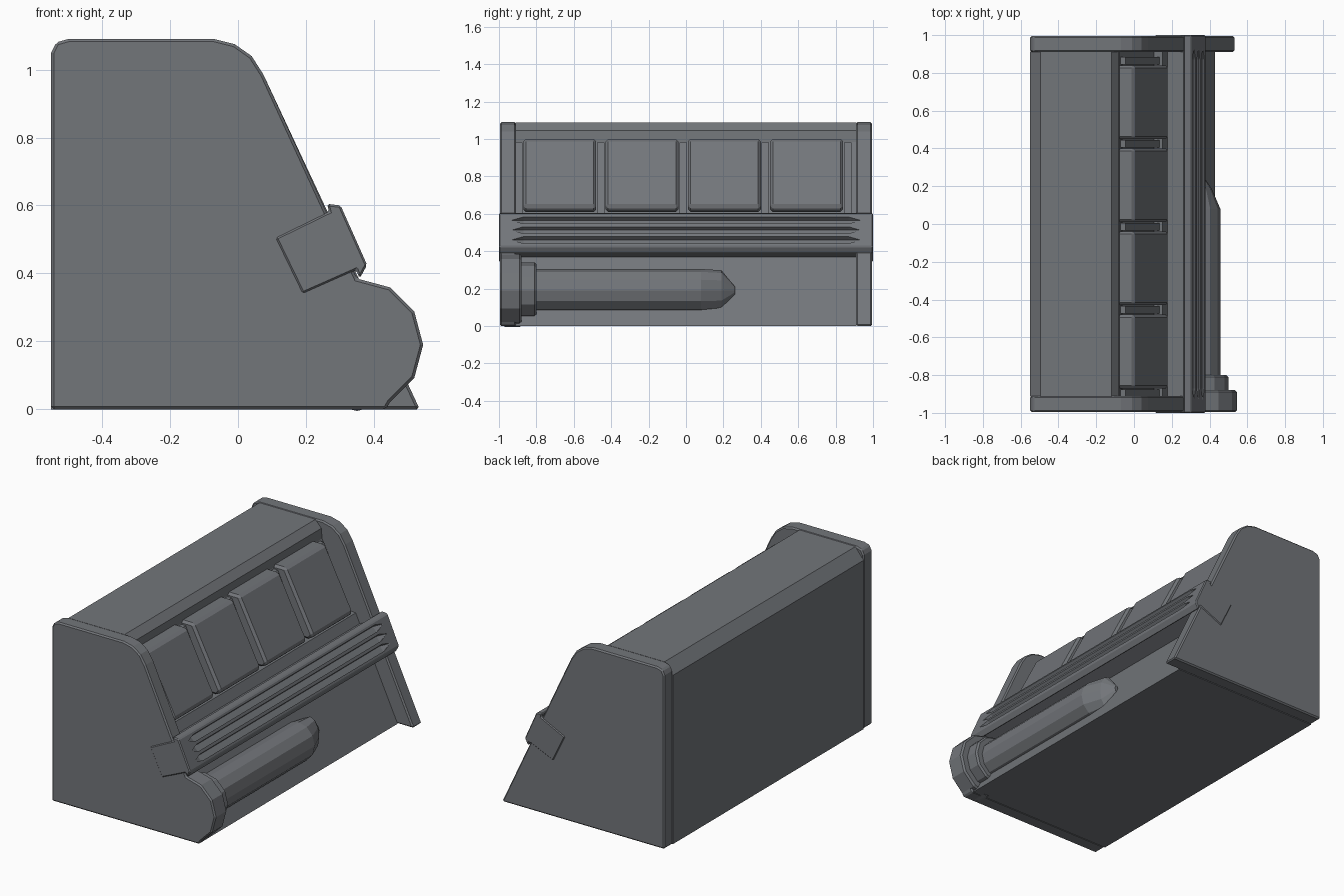
import bpy, bmesh, math
from mathutils import Vector

cube = bpy.data.objects.get("Cube")
if cube:
    bpy.data.objects.remove(cube, do_unlink=True)

grey = bpy.data.materials.new("slate_grey")
grey.use_nodes = True
COLOUR = (0.17, 0.18, 0.195, 1)
grey.diffuse_color = COLOUR
grey.node_tree.nodes["Principled BSDF"].inputs["Base Color"].default_value = COLOUR


def finish(name, bm, bevel=0):
    bmesh.ops.recalc_face_normals(bm, faces=bm.faces)
    mesh = bpy.data.meshes.new(name)
    bm.to_mesh(mesh)
    bm.free()
    mesh.materials.append(grey)
    obj = bpy.data.objects.new(name, mesh)
    bpy.context.collection.objects.link(obj)
    if bevel:
        mod = obj.modifiers.new("edge_bevel", "BEVEL")
        mod.width = bevel
        mod.segments = 1
        mod.limit_method = "ANGLE"
        mod.angle_limit = math.radians(35)
    return obj


def prism(name, profile, y0, y1, bevel=0):
    """Extrude an (x, z) profile along y."""
    bm = bmesh.new()
    face = bm.faces.new([bm.verts.new((x, y0, z)) for x, z in profile])
    ext = bmesh.ops.extrude_face_region(bm, geom=[face])
    moved = [v for v in ext["geom"] if isinstance(v, bmesh.types.BMVert)]
    bmesh.ops.translate(bm, verts=moved, vec=(0, y1 - y0, 0))
    return finish(name, bm, bevel)


def loft(name, centre, sections, sides):
    """Join rings given as (y, x radius, z radius)."""
    bm = bmesh.new()
    rings = []
    for y, rx, rz in sections:
        angles = [math.tau * i / sides for i in range(sides)]
        rings.append([bm.verts.new((centre[0] + rx * math.cos(a), y,
                                    centre[1] + rz * math.sin(a))) for a in angles])
    for a, b in zip(rings, rings[1:]):
        for i in range(sides):
            j = (i + 1) % sides
            bm.faces.new((a[i], a[j], b[j], b[i]))
    bm.faces.new(rings[0])
    bm.faces.new(rings[-1])
    return finish(name, bm)


# Main body: chamfered top, recessed key bed, ledge and sloping lower panel
prism("body", [(-0.55, 0), (-0.55, 1.02), (-0.495, 1.088), (-0.12, 1.088),
               (-0.08, 1.045), (-0.075, 0.985), (0.105, 0.6), (0.15, 0.595),
               (0.43, 0.0)], -0.912, 0.912)

# End plates: the front one grows into the round roller housing
crown = [(-0.55, 0), (-0.55, 1.05), (-0.535, 1.08), (-0.5, 1.09), (-0.07, 1.09),
         (-0.01, 1.075), (0.04, 1.04), (0.075, 0.985)]
AXIS, CAP = (0.35, 0.19), 0.195
housing = [(AXIS[0] + CAP * math.cos(math.radians(a)),
            AXIS[1] + CAP * math.sin(math.radians(a))) for a in range(90, -61, -30)]
prism("back_end_plate", crown + [(0.535, 0)], 0.91, 0.995, 0.008)
prism("front_end_plate", crown + housing + [(0.435, 0)], -0.995, -0.91, 0.008)

# Roller with stepped collar and pointed tip
loft("roller", AXIS, [(-0.97, CAP, CAP), (-0.89, CAP, CAP), (-0.88, 0.185, 0.185),
                      (-0.88, 0.15, 0.15), (-0.81, 0.15, 0.15), (-0.8, 0.14, 0.14),
                      (-0.8, 0.107, 0.115), (0.08, 0.107, 0.115),
                      (0.19, 0.06, 0.108), (0.262, 0.01, 0.02)], 12)

# Four raised sloping keys
for i in range(4):
    mid = -0.675 + 0.44 * i
    prism(f"key_{i + 1}", [(-0.1, 1.0), (0.0, 1.0), (0.185, 0.64), (0.16, 0.61),
                           (0.08, 0.61)], mid - 0.195, mid + 0.195, 0.014)

# Low ribs between the keys
for i in range(5):
    mid = -0.895 + 0.44 * i
    prism(f"key_rib_{i + 1}", [(-0.08, 0.98), (-0.045, 0.98), (0.135, 0.6),
                               (0.1, 0.6)], mid - 0.02, mid + 0.02)

# Cross bar with flanged face
bar = prism("cross_bar", [(0.11, 0.505), (0.268, 0.582), (0.262, 0.605), (0.302, 0.6),
                          (0.38, 0.425), (0.358, 0.385), (0.348, 0.41), (0.19, 0.34)],
            -1.0, 1.0, 0.006)

# Three pointed grooves cut along the bar face
top, low = Vector((0.302, 0.6)), Vector((0.38, 0.425))
for i, t in enumerate((0.2, 0.5, 0.8)):
    cutter = loft(f"groove_cutter_{i + 1}", top.lerp(low, t),
                  [(-0.93, 0.001, 0.001), (-0.87, 0.026, 0.026),
                   (0.87, 0.026, 0.026), (0.93, 0.001, 0.001)], 4)
    cutter.hide_render = True
    cutter.hide_set(True)
    cut = bar.modifiers.new(f"groove_{i + 1}", "BOOLEAN")
    cut.operation = "DIFFERENCE"
    cut.solver = "EXACT"
    cut.object = cutter
